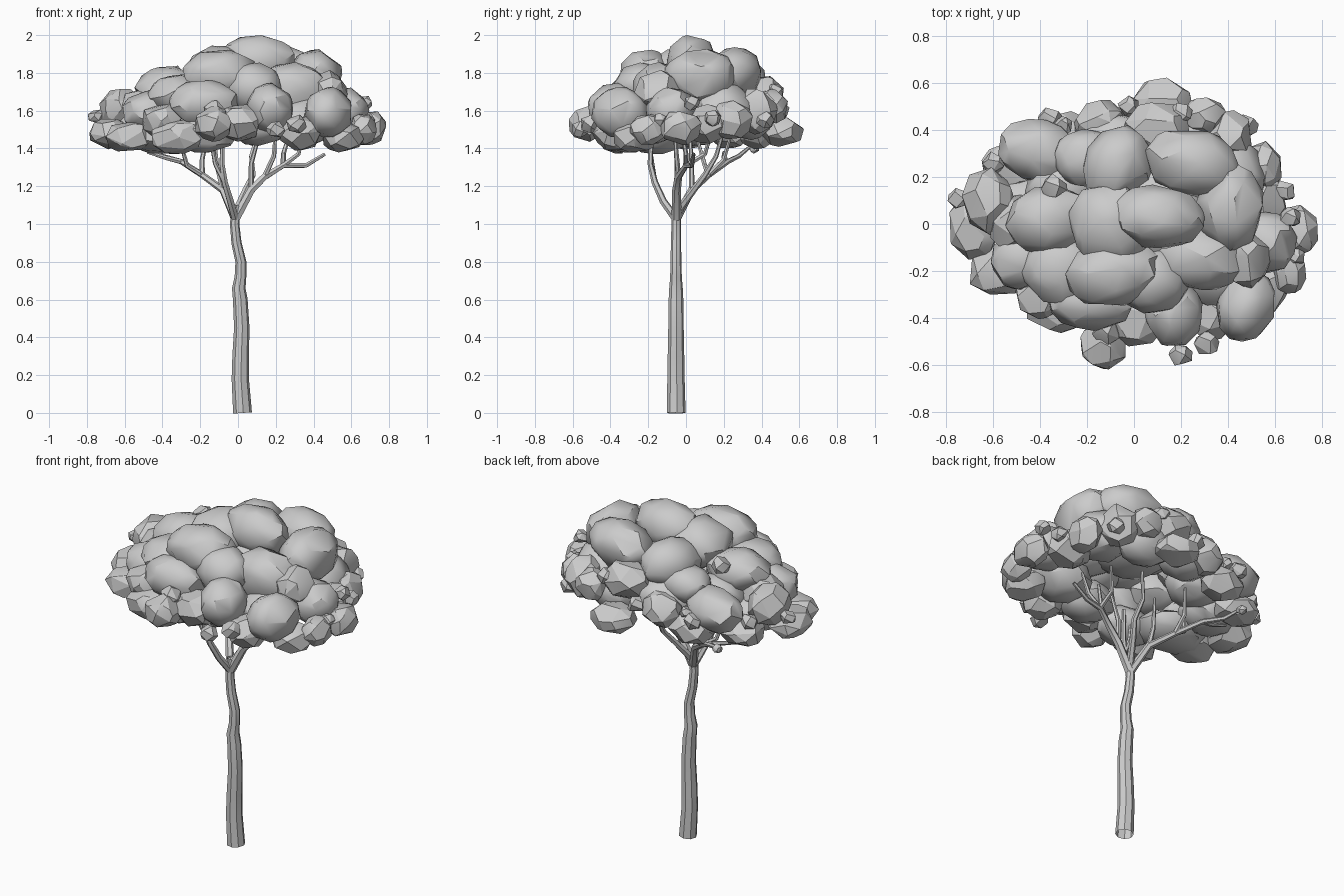
import bpy, bmesh, math, random
from mathutils import Vector, Matrix

random.seed(4)


def finish(ob, angle):
    bpy.ops.object.select_all(action='DESELECT')
    ob.select_set(True)
    bpy.context.view_layer.objects.active = ob
    if ob.type == 'CURVE':
        bpy.ops.object.convert(target='MESH')
    bpy.ops.object.shade_smooth_by_angle(angle=math.radians(angle))


def tube(name, pts, res=1, fat=1.0):
    """Tapered open limb: pts are (x, y, z, radius)."""
    cu = bpy.data.curves.new(name, 'CURVE')
    cu.dimensions = '3D'
    cu.bevel_depth = 1.0
    cu.bevel_resolution = res
    sp = cu.splines.new('POLY')
    sp.points.add(len(pts) - 1)
    for p, (x, y, z, r) in zip(sp.points, pts):
        p.co = (x, y, z, 1)
        p.radius = r * fat
    ob = bpy.data.objects.new(name, cu)
    bpy.context.collection.objects.link(ob)
    finish(ob, 30)


def clump(name, x, y, z, rx, ry, rz, yaw=0):
    """Irregular faceted ellipsoid: hull of jittered points on a sphere."""
    big = rx + ry > 0.25
    n = 40 if big else (26 if rx > 0.06 else 14)
    jit = 0.2 if big else 0.25
    grow = 1.06
    bm = bmesh.new()
    for i in range(n):
        h = 1 - 2 * (i + 0.5) / n
        a = i * 2.39996
        s = math.sqrt(1 - h * h)
        v = Vector((s * math.cos(a), s * math.sin(a), h))
        v += Vector([random.uniform(-jit, jit) for _ in range(3)])
        bm.verts.new(v.normalized() * grow)
    bmesh.ops.convex_hull(bm, input=bm.verts[:])
    bmesh.ops.dissolve_limit(bm, angle_limit=math.radians(9),
                             verts=bm.verts[:], edges=bm.edges[:])
    bm.transform(Matrix.Translation((x, y, z))
                 @ Matrix.Rotation(math.radians(yaw), 4, 'Z')
                 @ Matrix.Diagonal((rx, ry, rz, 1)))
    bmesh.ops.recalc_face_normals(bm, faces=bm.faces[:])
    me = bpy.data.meshes.new(name)
    bm.to_mesh(me)
    bm.free()
    ob = bpy.data.objects.new(name, me)
    bpy.context.collection.objects.link(ob)
    finish(ob, 34 if big else 22)


# trunk
tube("trunk", [(.024, -.052, 0, .05), (.012, -.053, .18, .046), (.014, -.053, .3, .044),
               (.02, -.053, .45, .041), (.012, -.053, .6, .039), (.004, -.053, .66, .036),
               (.013, -.053, .72, .031), (.015, -.053, .8, .029), (-.008, -.053, .9, .027),
               (-.018, -.052, 1.0, .025), (-.01, -.05, 1.1, .023)], 2)

# main limbs
limbs = {
    "left_limb": [(-.015, -.05, 1.03, .022), (-.08, .03, 1.18, .018), (-.19, .12, 1.26, .015),
                  (-.3, .22, 1.33, .013), (-.4, .28, 1.36, .011), (-.46, .34, 1.41, .008)],
    "front_limb": [(-.015, -.055, 1.03, .02), (-.04, -.12, 1.12, .018), (-.07, -.165, 1.22, .016),
                   (-.085, -.19, 1.32, .013), (-.08, -.18, 1.5, .009)],
    "right_limb": [(-.012, -.05, 1.03, .024), (.07, -.05, 1.18, .021), (.14, -.04, 1.25, .018),
                   (.24, 0, 1.31, .014), (.36, .03, 1.31, .012), (.46, .04, 1.37, .009)],
    "back_limb": [(-.012, -.05, 1.06, .02), (.04, .04, 1.18, .016), (.08, .1, 1.26, .014),
                  (.07, .16, 1.36, .011), (.11, .2, 1.5, .008)],
}
for name, pts in limbs.items():
    tube(name, pts, 1, 1.1)

# twigs: start, bend, tip
twigs = [((-.08, .03, 1.18), (-.11, .03, 1.3), (-.13, .02, 1.5)),
         ((-.19, .12, 1.26), (-.27, .1, 1.31), (-.31, .06, 1.45)),
         ((-.3, .22, 1.33), (-.38, .2, 1.35), (-.48, .2, 1.38)),
         ((-.19, .12, 1.26), (-.19, .2, 1.34), (-.16, .24, 1.48)),
         ((.07, -.05, 1.18), (.07, -.05, 1.32), (.12, -.06, 1.5)),
         ((.14, -.04, 1.25), (.19, -.05, 1.36), (.2, -.06, 1.5)),
         ((.24, 0, 1.31), (.32, 0, 1.37), (.35, -.02, 1.5)),
         ((.24, 0, 1.31), (.24, .1, 1.37), (.28, .14, 1.5)),
         ((-.07, -.165, 1.22), (-.12, -.18, 1.32), (-.15, -.2, 1.48))]
for i, path in enumerate(twigs):
    tube(f"twig_{i}", [(*p, r) for p, r in zip(path, (.015, .013, .008))])

# crown: large rounded masses
crown = [(.1, .03, 1.865, .2, .13, .13, -5), (-.07, .25, 1.77, .14, .17, .13, -25),
         (.25, .26, 1.8, .2, .14, .13, -12), (.41, .08, 1.78, .14, .19, .14, 0),
         (-.1, 0, 1.81, .17, .18, .13, 30), (-.09, -.21, 1.79, .2, .14, .13, 8),
         (.28, -.14, 1.71, .21, .14, .14, 0), (-.4, .31, 1.6, .18, .13, .12, -15),
         (-.36, .02, 1.72, .18, .14, .11, 10), (-.31, -.19, 1.68, .16, .15, .11, 0),
         (-.62, .1, 1.61, .11, .14, .11, 10), (.48, -.35, 1.59, .12, .15, .13, -20),
         (.17, -.38, 1.61, .12, .14, .13, 0), (-.18, -.33, 1.64, .18, .12, .12, 0),
         (.08, -.24, 1.72, .15, .14, .13, 0)]
for i, c in enumerate(crown):
    clump(f"crown_clump_{i}", *c)

# skirt: medium masses around the rim
skirt = [(-.68, -.01, 1.48, .11, .14, .08), (-.57, -.2, 1.46, .14, .11, .08),
         (-.32, -.37, 1.46, .14, .09, .09), (-.13, -.52, 1.53, .1, .1, .09),
         (.01, -.4, 1.54, .12, .12, .1), (.66, -.2, 1.5, .075, .1, .08),
         (.7, -.03, 1.51, .085, .11, .09), (.56, -.08, 1.6, .13, .13, .12),
         (.55, .24, 1.55, .08, .11, .1), (.41, .37, 1.6, .1, .11, .12),
         (.3, .46, 1.62, .09, .08, .09), (.12, .51, 1.49, .13, .11, .08),
         (-.14, .43, 1.58, .11, .1, .1), (.1, .41, 1.68, .14, .11, .11),
         (-.47, -.15, 1.59, .14, .13, .11), (.33, -.38, 1.48, .11, .11, .09),
         (-.53, .23, 1.48, .13, .11, .08), (-.3, .38, 1.49, .13, .1, .09)]
for i, c in enumerate(skirt):
    clump(f"skirt_clump_{i}", *c)

# underside masses, leaving the middle open around the branches
under = [(-.38, -.15, 1.46, .2, .16, .09), (-.18, -.3, 1.48, .17, .13, .1),
         (.1, -.28, 1.53, .16, .14, .11), (.35, -.2, 1.54, .17, .15, .12),
         (.4, .2, 1.61, .16, .16, .13), (.22, .34, 1.57, .16, .12, .12),
         (-.08, .33, 1.6, .16, .14, .12), (-.3, .15, 1.59, .16, .15, .12),
         (-.47, .05, 1.51, .17, .14, .1), (.08, .06, 1.7, .22, .22, .12)]
for i, c in enumerate(under):
    clump(f"under_clump_{i}", *c)

# extra rim fillers
filler = [(.53, .1, 1.53, .12, .13, .1), (.55, -.27, 1.46, .11, .12, .08),
          (-.5, .0, 1.62, .12, .12, .1), (-.2, .28, 1.69, .14, .12, .1),
          (.48, -.15, 1.7, .1, .12, .11), (-.4, -.3, 1.55, .11, .1, .09)]
for i, c in enumerate(filler):
    clump(f"rim_clump_{i}", *c)

# tufts: small sprigs
tufts = [(-.36, .45, 1.57, .05), (-.3, .42, 1.6, .04), (-.6, .26, 1.56, .05), (-.75, .11, 1.57, .045),
         (.2, -.56, 1.5, .05), (.31, -.51, 1.53, .055), (.67, .03, 1.64, .045), (-.34, .16, 1.79, .055),
         (.64, .14, 1.56, .05), (.48, .42, 1.55, .05), (.2, .47, 1.7, .05), (-.02, .5, 1.6, .05),
         (-.12, -.46, 1.6, .06), (.69, -.14, 1.55, .04), (-.46, .36, 1.4, .03)]
for i, (x, y, z, r) in enumerate(tufts):
    clump(f"tuft_{i}", x, y, z, r, r * .95, r * .9)
